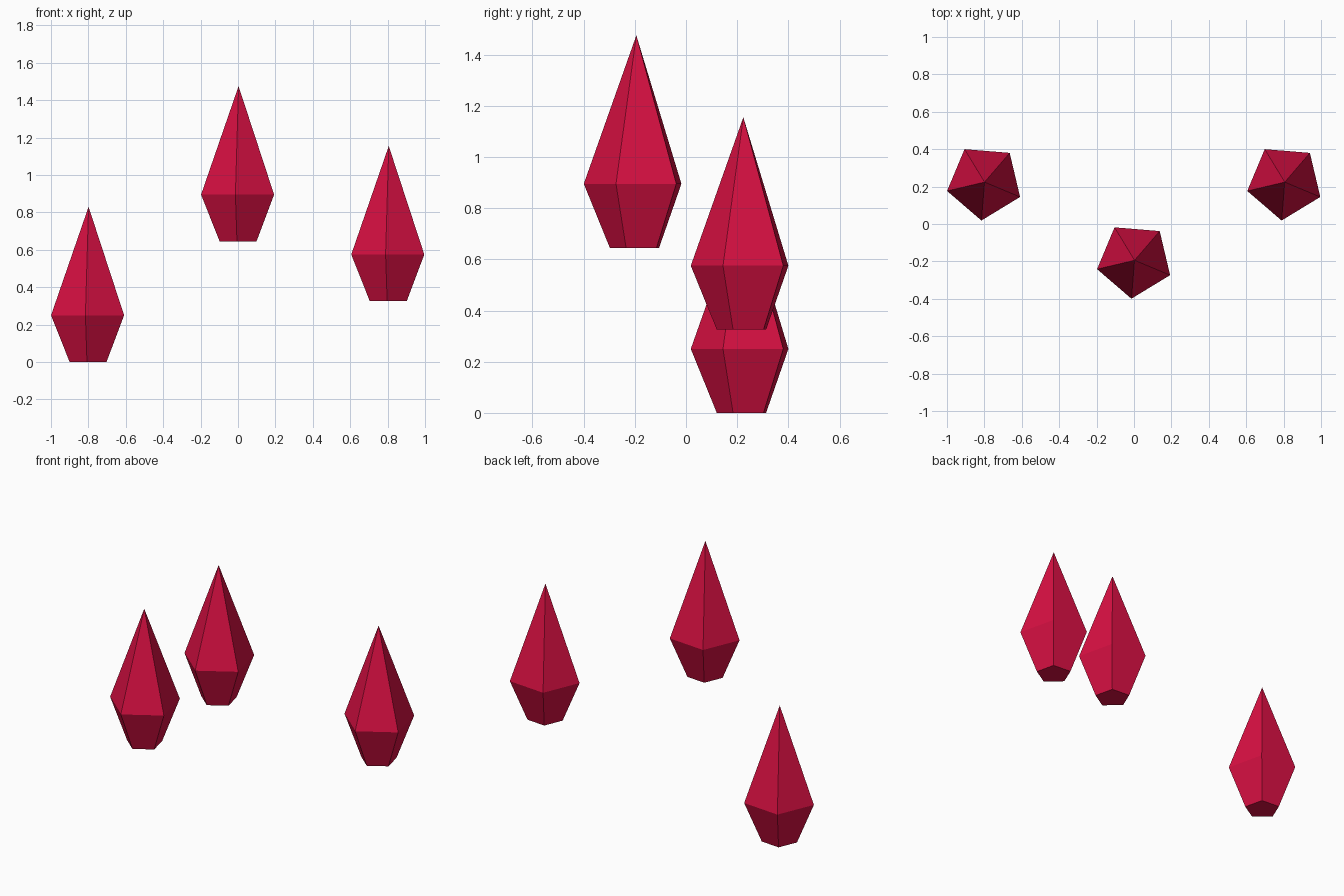
import bpy
import bmesh
from math import cos, sin, radians, tau

cube = bpy.data.objects.get("Cube")
if cube:
    bpy.data.objects.remove(cube)

SIDES = 5
TURN = radians(49.3)
BASE_RADIUS, GIRDLE_RADIUS = 0.104, 0.206
GIRDLE_Z, TIP_Z = 0.25, 0.83

# Crimson crystal colour
crimson = bpy.data.materials.new("crimson")
crimson.use_nodes = True
colour = (0.69, 0.005, 0.055, 1)
crimson.diffuse_color = colour
crimson.node_tree.nodes["Principled BSDF"].inputs["Base Color"].default_value = colour


def ring(bm, radius, z):
    angles = [TURN + tau * i / SIDES for i in range(SIDES)]
    return [bm.verts.new((radius * cos(a), radius * sin(a), z)) for a in angles]


def crystal_mesh():
    """Five-sided shard: flat base, wide girdle, pointed tip."""
    bm = bmesh.new()
    base = ring(bm, BASE_RADIUS, 0)
    girdle = ring(bm, GIRDLE_RADIUS, GIRDLE_Z)
    tip = bm.verts.new((0, 0, TIP_Z))
    bm.faces.new(base[::-1])
    for i in range(SIDES):
        j = (i + 1) % SIDES
        bm.faces.new((base[i], base[j], girdle[j], girdle[i]))
        bm.faces.new((girdle[i], girdle[j], tip))
    bm.normal_update()
    mesh = bpy.data.meshes.new("crystal")
    bm.to_mesh(mesh)
    bm.free()
    mesh.materials.append(crimson)
    return mesh


# Three floating crystals sharing one shape
shard = crystal_mesh()
for name, place in (
    ("right_crystal", (-0.799, 0.224, 0)),
    ("middle_crystal", (0.003, -0.194, 0.645)),
    ("left_crystal", (0.806, 0.224, 0.325)),
):
    crystal = bpy.data.objects.new(name, shard)
    crystal.location = place
    bpy.context.collection.objects.link(crystal)
